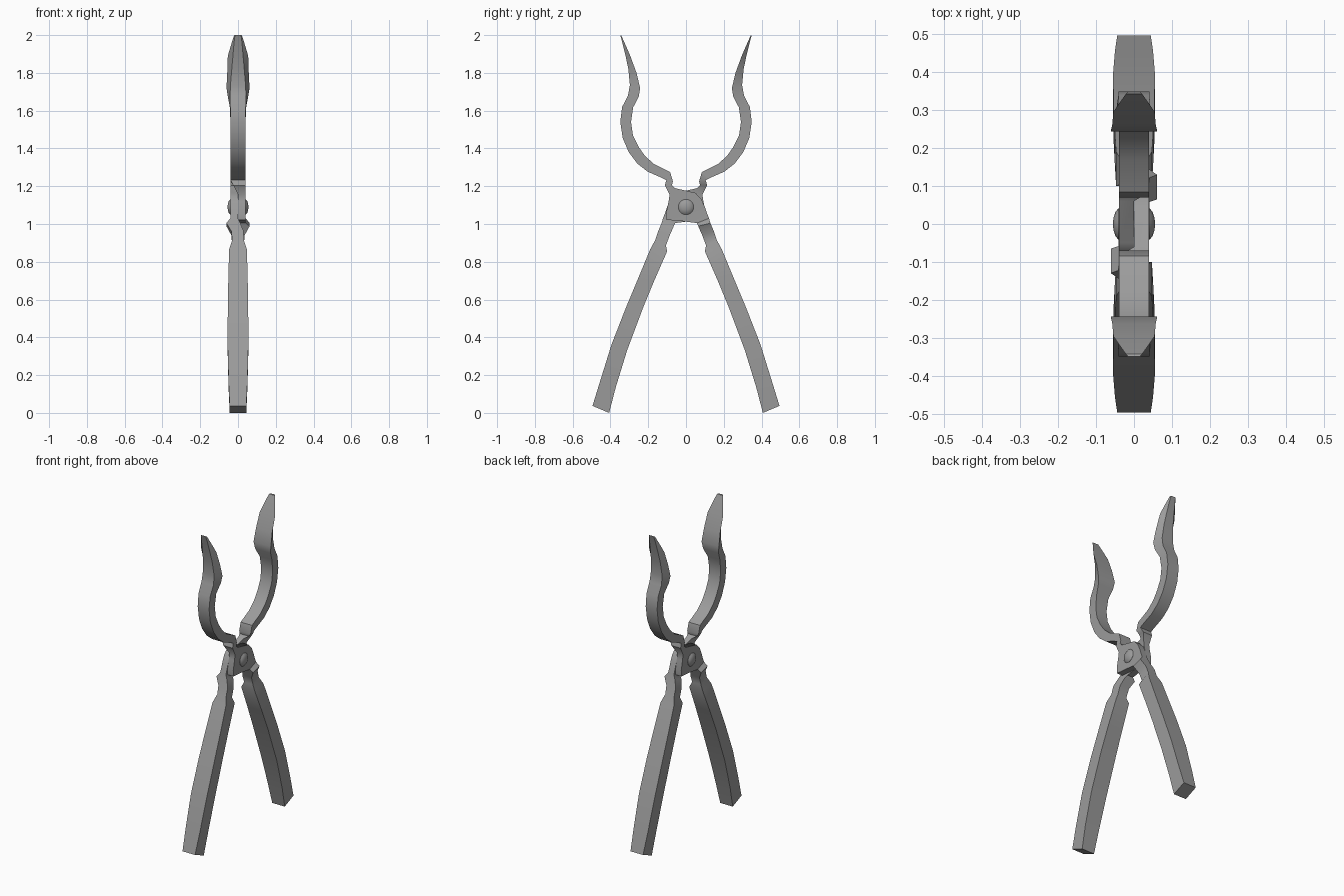
import bpy, bmesh, math
from mathutils import Matrix

# Sections run from the grip end to the jaw tip: left edge (y, z), right edge (y, z), widths
# Grip: half width in x
GRIP = [
    (.407, .0, .495, .037, .044),
    (.372, .135, .455, .167, .050),
    (.312, .33, .394, .363, .055),
    (.226, .56, .317, .56, .054),
    (.168, .70, .25, .72, .051),
    (.100, .855, .19, .865, .047),
    (.106, .887, .164, .913, .031),
]
# Collar and half-thickness joint plate: x low, x high
JOINT = [
    (.086, .94, .147, .962, -.03, .035),
    (.065, .988, .129, 1.005, -.012, .061),
    (.058, 1.005, .122, 1.03, 0, .041),
    (-.02, 1.015, .11, 1.06, 0, .04),
    (-.103, 1.022, .10, 1.09, 0, .04),
    (-.105, 1.06, .082, 1.13, 0, .04),
    (-.092, 1.12, .05, 1.165, 0, .04),
    (-.087, 1.155, -.06, 1.19, 0, .04),
    (-.112, 1.205, -.075, 1.205, -.025, .04),
]
# Jaw: half width on the outer face, half width on the inner face
JAW = [
    (-.104, 1.232, -.069, 1.225, .04, .04),
    (-.125, 1.243, -.084, 1.275, .04, .04),
    (-.203, 1.277, -.170, 1.318, .04, .04),
    (-.258, 1.32, -.217, 1.360, .04, .04),
    (-.303, 1.38, -.252, 1.410, .04, .04),
    (-.335, 1.455, -.281, 1.47, .04, .04),
    (-.348, 1.54, -.291, 1.54, .04, .04),
    (-.338, 1.62, -.28, 1.617, .041, .043),
    (-.307, 1.68, -.25, 1.675, .042, .054),
    (-.297, 1.735, -.243, 1.72, .040, .061),
    (-.305, 1.82, -.262, 1.80, .033, .057),
    (-.322, 1.90, -.295, 1.89, .026, .054),
    (-.337, 1.96, -.324, 1.957, .021, .034),
    (-.348, 2.0, -.342, 1.997, .016, .021),
]

# Dark metal
metal = bpy.data.materials.new("dark_metal")
metal.diffuse_color = (.33, .33, .33, 1)


def finish(bm, name, turn, angle):
    bmesh.ops.recalc_face_normals(bm, faces=bm.faces)
    bm.transform(Matrix.Rotation(turn, 4, 'Z'))
    mesh = bpy.data.meshes.new(name)
    bm.to_mesh(mesh)
    bm.free()
    mesh.materials.append(metal)
    obj = bpy.data.objects.new(name, mesh)
    bpy.context.collection.objects.link(obj)
    bpy.ops.object.select_all(action='DESELECT')
    obj.select_set(True)
    bpy.context.view_layer.objects.active = obj
    bpy.ops.object.shade_smooth_by_angle(angle=math.radians(angle))


def loft(rings, bm):
    rows = [[bm.verts.new(p) for p in ring] for ring in rings]
    n = len(rows[0])
    for a, b in zip(rows, rows[1:]):
        for i in range(n):
            j = (i + 1) % n
            bm.faces.new((a[i], a[j], b[j], b[i]))
    bm.faces.new(rows[0][::-1])
    bm.faces.new(rows[-1])


def section(ly, lz, ry, rz, llo, lhi, rlo, rhi):
    return [(llo, ly, lz), (lhi, ly, lz), (rhi, ry, rz), (rlo, ry, rz)]


# One complete arm: grip, joint plate and curved jaw
def arm(name, turn):
    rings = [section(*s[:4], -s[4], s[4], -s[4], s[4]) for s in GRIP]
    rings += [section(*s[:4], s[4], s[5], s[4], s[5]) for s in JOINT]
    rings += [section(*s[:4], -s[4], s[4], -s[5], s[5]) for s in JAW]
    bm = bmesh.new()
    loft(rings, bm)
    finish(bm, name, turn, 35)


# Domed rivet head on one face of the joint
def rivet(name, turn):
    bm = bmesh.new()
    steps = [k * math.tau / 16 for k in range(16)]
    profile = [(.02, .041), (.041, .041), (.048, .033), (.053, .02), (.055, .007)]
    loft([[(x, r * math.cos(t), 1.09 + r * math.sin(t)) for t in steps]
          for x, r in profile], bm)
    finish(bm, name, turn, 40)


# The second arm is the first turned half way round
for side, turn in (("right", 0), ("left", math.pi)):
    arm(side + "_arm", turn)
    rivet(side + "_rivet", turn)
